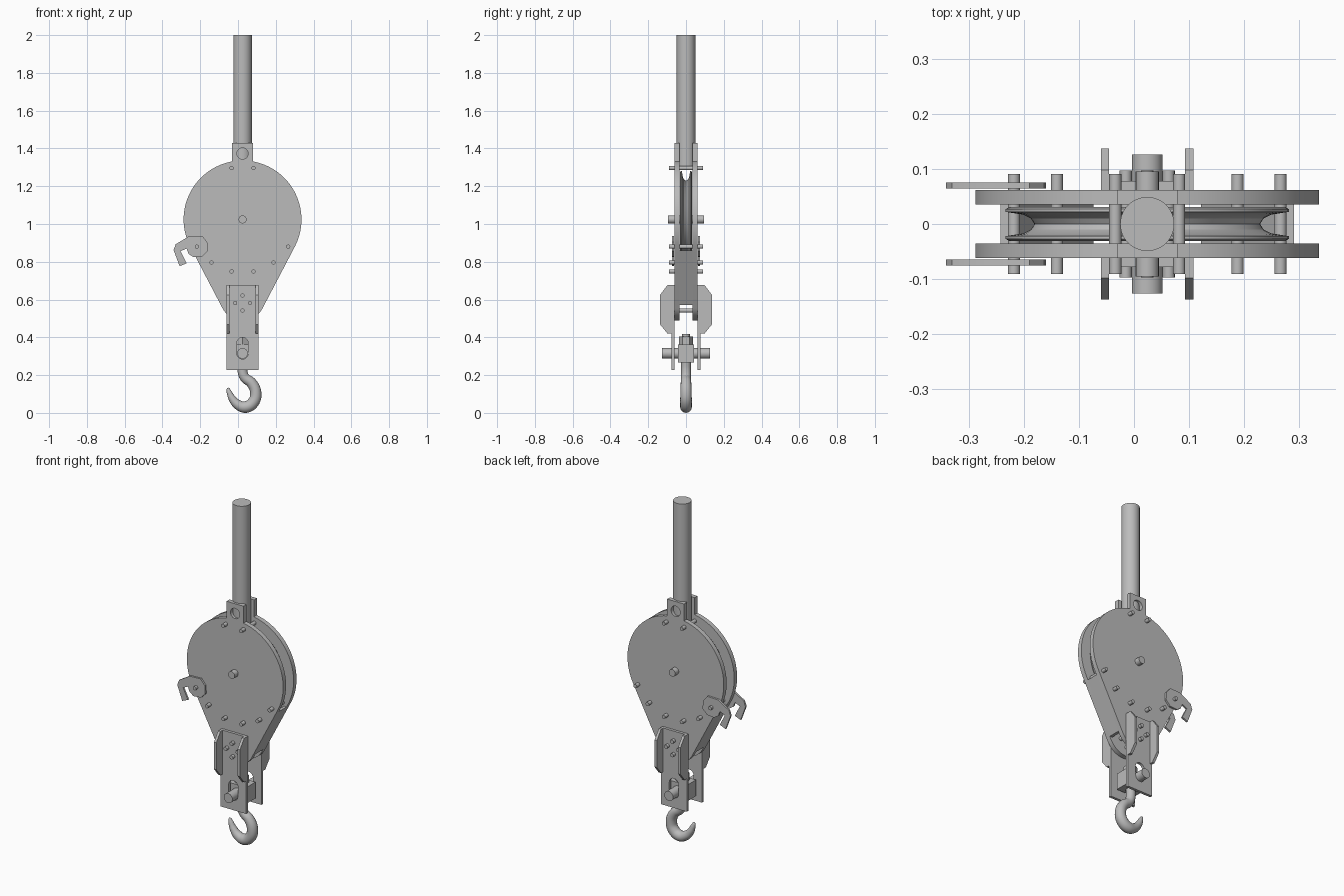
import bpy, bmesh, math
from mathutils import Matrix, Vector

if "Cube" in bpy.data.objects:
    bpy.data.objects.remove(bpy.data.objects["Cube"])

steel = bpy.data.materials.new("grey_steel")
steel.use_nodes = True
grey = (0.5, 0.5, 0.5, 1)
steel.diffuse_color = grey
steel.node_tree.nodes["Principled BSDF"].inputs["Base Color"].default_value = grey

CX = 0.024            # vertical axis of the assembly
WHEEL_Z = 1.024
parts = []


def add(name, mesh):
    ob = bpy.data.objects.new(name, mesh)
    bpy.context.collection.objects.link(ob)
    mesh.materials.clear()
    mesh.materials.append(steel)
    parts.append(ob)
    return ob


def bake(name, curve, matrix):
    """Turn a curve into a mesh part."""
    tmp = bpy.data.objects.new("tmp", curve)
    bpy.context.collection.objects.link(tmp)
    bpy.context.view_layer.update()
    deps = bpy.context.evaluated_depsgraph_get()
    mesh = bpy.data.meshes.new_from_object(tmp.evaluated_get(deps))
    bpy.data.objects.remove(tmp)
    mesh.transform(matrix)
    return add(name, mesh)


def plate(name, loops, lo, hi, axis="Y"):
    """Flat plate with outline loops (later loops are holes), thick along axis."""
    curve = bpy.data.curves.new(name, "CURVE")
    curve.dimensions = "2D"
    curve.fill_mode = "BOTH"
    curve.extrude = (hi - lo) / 2
    for loop in loops:
        spline = curve.splines.new("POLY")
        spline.points.add(len(loop) - 1)
        for p, (a, b) in zip(spline.points, loop):
            p.co = (a, b, 0, 1)
        spline.use_cyclic_u = True
    mid = (lo + hi) / 2
    if axis == "Y":
        m = Matrix.Translation((0, mid, 0)) @ Matrix.Rotation(math.pi / 2, 4, "X")
    else:
        m = Matrix.Translation((mid, 0, 0)) @ Matrix(
            ((0, 0, 1, 0), (1, 0, 0, 0), (0, 1, 0, 0), (0, 0, 0, 1)))
    return bake(name, curve, m)


def arc(x, z, r, start, end, n):
    return [(x + r * math.cos(t), z + r * math.sin(t))
            for t in (start + (end - start) * i / n for i in range(n + 1))]


def cylinder(name, centre, r, length, axis="Y", sides=24):
    bm = bmesh.new()
    bmesh.ops.create_cone(bm, cap_ends=True, segments=sides, radius1=r, radius2=r, depth=length)
    m = Matrix.Translation(centre)
    if axis == "Y":
        m = m @ Matrix.Rotation(math.pi / 2, 4, "X")
    bm.transform(m)
    mesh = bpy.data.meshes.new(name)
    bm.to_mesh(mesh)
    bm.free()
    return add(name, mesh)


def box(name, lo, hi):
    bm = bmesh.new()
    bmesh.ops.create_cube(bm, size=1)
    lo, hi = Vector(lo), Vector(hi)
    bm.transform(Matrix.Translation((lo + hi) / 2) @ Matrix.Diagonal((*(hi - lo), 1)))
    mesh = bpy.data.meshes.new(name)
    bm.to_mesh(mesh)
    bm.free()
    return add(name, mesh)


# Teardrop cheek outline: big arc, lug on top, small arc at the bottom
R, r_low, low_z = 0.312, 0.12, 0.61
tilt = math.asin((R - r_low) / (WHEEL_Z - low_z))
lug = 0.055
lug_angle = math.acos(lug / R)
cheek = (arc(CX, WHEEL_Z, R, -tilt, lug_angle, 32)
         + [(CX + lug, 1.43), (CX - lug, 1.43)]
         + arc(CX, WHEEL_Z, R, math.pi - lug_angle, math.pi + tilt, 32)
         + arc(CX, low_z, r_low, math.pi + tilt, 2 * math.pi - tilt, 24))
lug_hole = arc(CX, 1.373, 0.03, 0, math.tau, 24)[:-1]

# Side latch outline: octagonal head with a bent claw
latch = [(-0.19, 0.937), (-0.163, 0.905), (-0.16, 0.857), (-0.188, 0.828),
         (-0.235, 0.824), (-0.262, 0.842), (-0.272, 0.87), (-0.304, 0.856),
         (-0.272, 0.792), (-0.309, 0.777), (-0.341, 0.862), (-0.33, 0.893),
         (-0.26, 0.935)]

# Bracket outline with a vertical slot, and its octagonal side wing
half = 0.084
bracket = [(CX - half, 0.227), (CX + half, 0.227), (CX + half, 0.677), (CX - half, 0.677)]
slot = arc(CX, 0.37, 0.03, 0, math.pi, 12) + arc(CX, 0.315, 0.03, math.pi, math.tau, 12)
wing = [(0.062, 0.677), (0.098, 0.677), (0.137, 0.625),
        (0.137, 0.468), (0.098, 0.42), (0.062, 0.42)]

for side, s in (("front", -1), ("back", 1)):
    def span(a, b):
        return sorted((s * a, s * b))
    plate(side + "_cheek", [cheek, lug_hole], *span(0.035, 0.062))
    plate(side + "_latch", [latch], *span(0.064, 0.075))
    plate(side + "_bracket", [bracket, slot], *span(0.062, 0.078))
    for label, x in (("right", CX - half), ("left", CX + half - 0.015)):
        plate(f"{side}_{label}_wing", [[(s * y, z) for y, z in wing]], x, x + 0.015, "X")

# Sloping walls closing the lower sides between the cheeks
nx, nz = math.cos(tilt), -math.sin(tilt)


def slope_point(z, inset):
    x = R * nx - (WHEEL_Z + R * nz - z) * math.tan(tilt)
    return x - inset, z


for label, m in (("left", 1), ("right", -1)):
    wall = [slope_point(0.86, 0), slope_point(0.86, 0.017),
            slope_point(0.57, 0.017), slope_point(0.57, 0)]
    plate(label + "_wall", [[(CX + m * x, z) for x, z in wall]], -0.036, 0.036)

# Grooved wheel turned about the axle
groove = [(0.02, -0.025), (0.19, -0.025), (0.2, -0.031), (0.25, -0.031), (0.257, -0.027),
          (0.257, -0.022), (0.225, -0.017), (0.211, -0.01), (0.205, 0)]
profile = groove + [(r, -y) for r, y in reversed(groove[:-1])]
bm = bmesh.new()
ring = [bm.verts.new((r, y, 0)) for r, y in profile]
edges = [bm.edges.new((ring[i], ring[i - 1])) for i in range(len(ring))]
bmesh.ops.spin(bm, geom=ring + edges, cent=(0, 0, 0), axis=(0, 1, 0),
               angle=math.tau, steps=64, use_merge=True)
bmesh.ops.remove_doubles(bm, verts=bm.verts, dist=0.0001)
bmesh.ops.recalc_face_normals(bm, faces=bm.faces)
bm.transform(Matrix.Translation((CX, 0, WHEEL_Z)))
wheel = bpy.data.meshes.new("grooved_wheel")
bm.to_mesh(wheel)
bm.free()
add("grooved_wheel", wheel)

# Axle and cross pins
cylinder("wheel_axle", (CX, 0, WHEEL_Z), 0.021, 0.19)
for dx, z in ((0.058, 1.296), (0.242, 0.88), (0.164, 0.796), (0.058, 0.749)):
    for label, m in (("left", 1), ("right", -1)):
        cylinder(label + "_cheek_pin", (CX + m * dx, 0, z), 0.011, 0.182, sides=16)
for dx, z in ((0, 0.622), (-0.039, 0.582), (0.039, 0.582), (0, 0.542)):
    cylinder("bracket_pin", (CX + dx, 0, z), 0.011, 0.194, sides=16)

# Suspension rod
cylinder("suspension_rod", (CX, 0, 1.645), 0.049, 0.71, "Z", 48)

# Hook carrier: pin, block, nut
cylinder("carrier_pin", (CX, 0, 0.315), 0.028, 0.252, sides=32)
box("carrier_block", (CX - 0.06, -0.042, 0.267), (CX + 0.06, 0.042, 0.362))
cylinder("hook_nut", (CX, 0, 0.382), 0.038, 0.045, "Z", 6)
cylinder("hook_stud", (CX, 0, 0.395), 0.02, 0.045, "Z")

# Hook: tapered tube along a curved path (x, z, radius)
path = [(CX, 0.28, 0.026), (CX, 0.22, 0.026), (0.036, 0.187, 0.026), (0.072, 0.158, 0.028),
        (0.094, 0.105, 0.03), (0.08, 0.055, 0.031), (0.04, 0.031, 0.031), (0, 0.043, 0.026),
        (-0.03, 0.075, 0.02), (-0.046, 0.108, 0.014), (-0.052, 0.126, 0.009), (-0.054, 0.133, 0.003)]
curve = bpy.data.curves.new("hook", "CURVE")
curve.dimensions = "3D"
curve.bevel_depth = 0.03
curve.bevel_resolution = 6
curve.resolution_u = 6
curve.use_fill_caps = True
spline = curve.splines.new("BEZIER")
spline.bezier_points.add(len(path) - 1)
for p, (x, z, r) in zip(spline.bezier_points, path):
    p.co = (x, 0, z)
    p.radius = r / 0.03
    p.handle_left_type = p.handle_right_type = "AUTO"
bake("hook", curve, Matrix.Identity(4))

# Smooth round surfaces, keep edges sharp
bpy.ops.object.select_all(action="DESELECT")
for ob in parts:
    ob.select_set(True)
bpy.context.view_layer.objects.active = parts[0]
bpy.ops.object.shade_smooth_by_angle(angle=math.radians(30))
